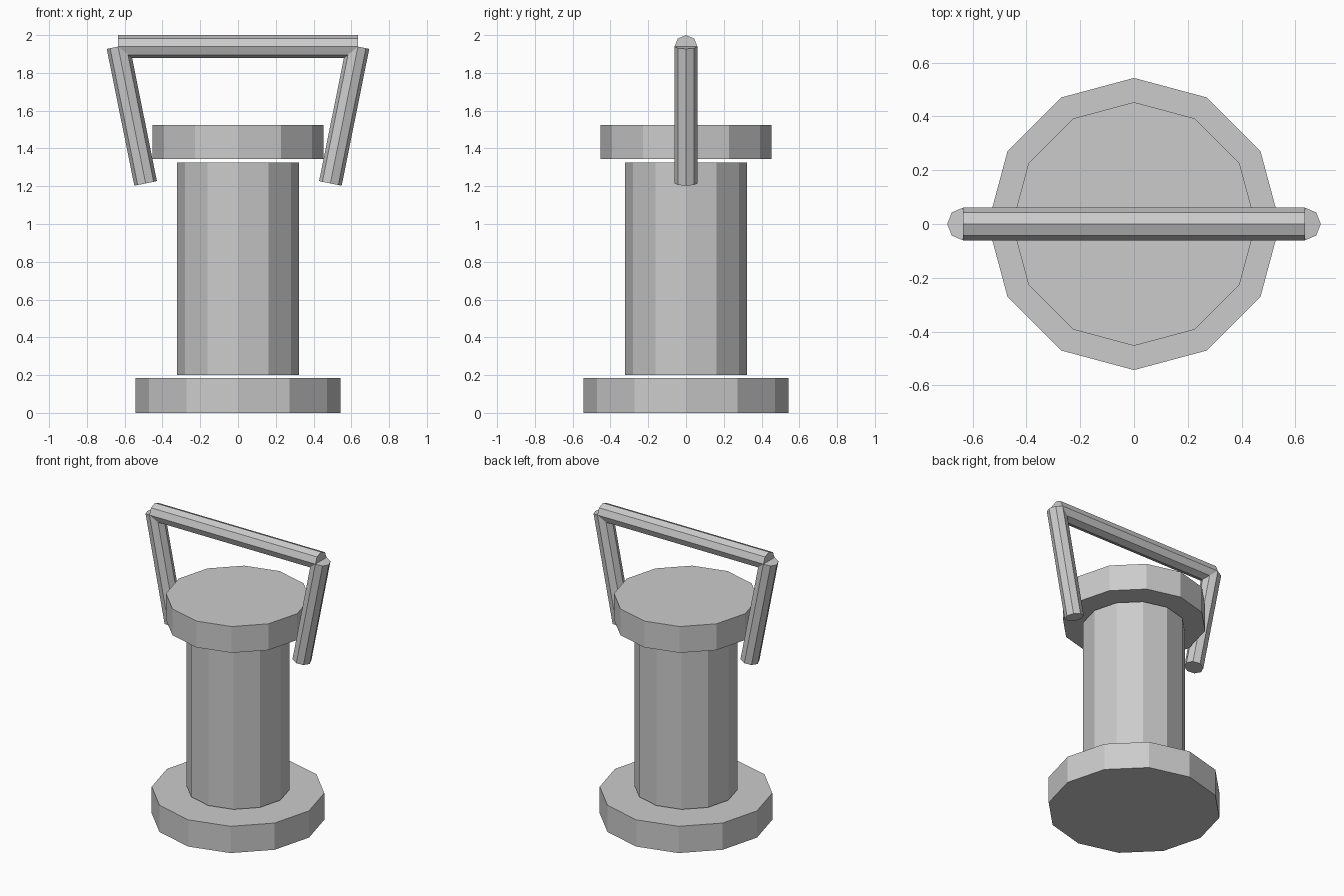
import bpy
from mathutils import Vector

cube = bpy.data.objects.get("Cube")
if cube:
    bpy.data.objects.remove(cube, do_unlink=True)

grey = bpy.data.materials.new("light grey")
grey.use_nodes = True
colour = (0.6, 0.6, 0.6, 1)
grey.diffuse_color = colour
grey.node_tree.nodes["Principled BSDF"].inputs["Base Color"].default_value = colour


def rod(name, start, end, radius, sides):
    """Flat-shaded capped cylinder running between two points."""
    start, end = Vector(start), Vector(end)
    axis = end - start
    # all axes lie in the xz plane, so a turn about y keeps the corners aligned
    turn = Vector((axis.z, axis.x)).angle_signed(Vector((1, 0)))
    bpy.ops.mesh.primitive_cylinder_add(
        vertices=sides, radius=radius, depth=axis.length,
        location=(start + end) / 2, rotation=(0, turn, 0))
    part = bpy.context.object
    part.name = name
    part.data.materials.append(grey)
    return part


# Stacked twelve-sided discs and column, with small gaps between them
for name, radius, bottom, top in (
        ("base", 0.543, 0, 0.185),
        ("column", 0.324, 0.2, 1.325),
        ("cap", 0.453, 1.343, 1.525)):
    rod(name, (0, 0, bottom), (0, 0, top), radius, 12)

# Eight-sided handle: crossbar and two splayed arms
thick = 0.061
bar_z = 2 - thick
reach = 0.635
rod("handle_bar", (-reach, 0, bar_z), (reach, 0, bar_z), thick, 8)
for name, side in (("left_handle_arm", 1), ("right_handle_arm", -1)):
    rod(name, (side * 0.489, 0, 1.215), (side * reach, 0, bar_z), thick, 8)
